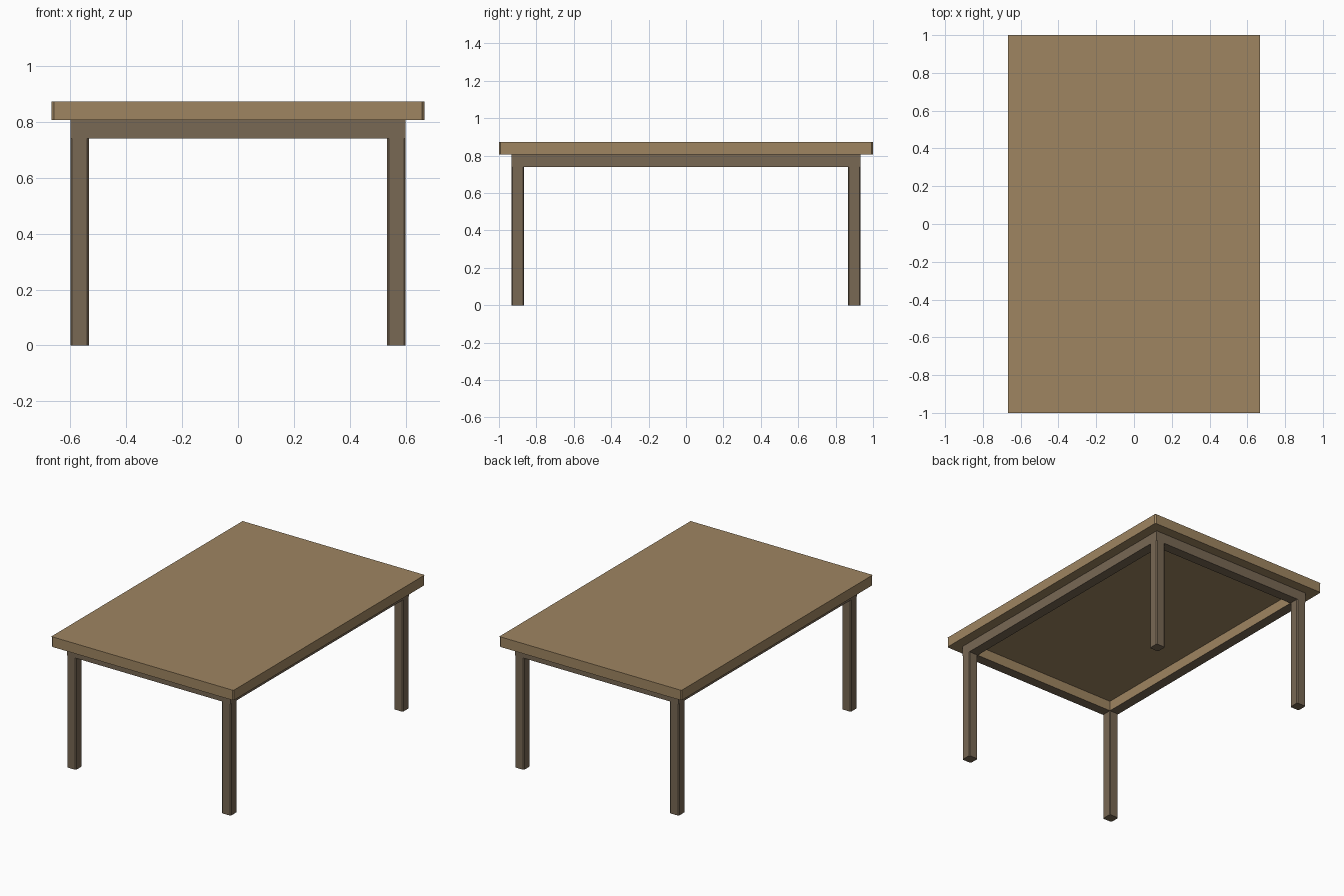
import bpy, bmesh

if "Cube" in bpy.data.objects:
    bpy.data.objects.remove(bpy.data.objects["Cube"])

U = 1 / 15            # board thickness
TOP = 0.873           # table height
B = 0.008             # small corner chamfer


def material(name, rgb):
    m = bpy.data.materials.new(name)
    m.diffuse_color = (*rgb, 1)
    m.use_nodes = True
    m.node_tree.nodes["Principled BSDF"].inputs["Base Color"].default_value = m.diffuse_color
    return m


light_wood = material("light wood", (0.345, 0.235, 0.120))
dark_wood = material("dark wood", (0.188, 0.138, 0.088))


def finish(bm, name, mats):
    bmesh.ops.recalc_face_normals(bm, faces=bm.faces)
    mesh = bpy.data.meshes.new(name)
    bm.to_mesh(mesh)
    bm.free()
    for m in mats:
        mesh.materials.append(m)
    ob = bpy.data.objects.new(name, mesh)
    bpy.context.collection.objects.link(ob)
    return ob


def box(name, lo, hi, mat, chamfer=0):
    bm = bmesh.new()
    bmesh.ops.create_cube(bm, size=1)
    for v in bm.verts:
        v.co = [lo[i] if v.co[i] < 0 else hi[i] for i in range(3)]
    if chamfer:
        upright = [e for e in bm.edges
                   if abs(e.verts[0].co.z - e.verts[1].co.z) > 0.01]
        bmesh.ops.bevel(bm, geom=upright, offset=chamfer, segments=1,
                        affect='EDGES')
    return finish(bm, name, [mat])


# Table top: chamfered slab under a thin square-cornered sheet
X, Y = 2 / 3, 1.0
Z1 = TOP - U
box("table_top", (-X, -Y, Z1), (X, Y, TOP - 0.001), light_wood, B)
box("top_sheet", (-X, -Y, TOP - 0.001), (X, Y, TOP), light_wood)

# Apron: one closed frame, inner sides in the light wood
ax, ay = X - U, Y - U
Z0 = Z1 - U
bm = bmesh.new()
rings = []
for x, y, z in ((ax, ay, Z1), (ax, ay, Z0),
                (ax - U, ay - U, Z0), (ax - U, ay - U, Z1)):
    rings.append([bm.verts.new((sx * x, sy * y, z))
                  for sx, sy in ((-1, -1), (1, -1), (1, 1), (-1, 1))])
for r in range(3):
    for i in range(4):
        j = (i + 1) % 4
        f = bm.faces.new((rings[r][i], rings[r][j],
                          rings[r + 1][j], rings[r + 1][i]))
        f.material_index = 1 if r == 2 else 0
finish(bm, "apron", [dark_wood, light_wood])

# Four legs with chamfered upright edges
for sx, side in ((-1, "left"), (1, "right")):
    for sy, end in ((-1, "front"), (1, "back")):
        cx, cy, h = sx * (ax - U / 2), sy * (ay - U / 2), U / 2
        box(f"{end}_{side}_leg", (cx - h, cy - h, 0),
            (cx + h, cy + h, Z0 + 0.01), dark_wood, B * 0.75)
